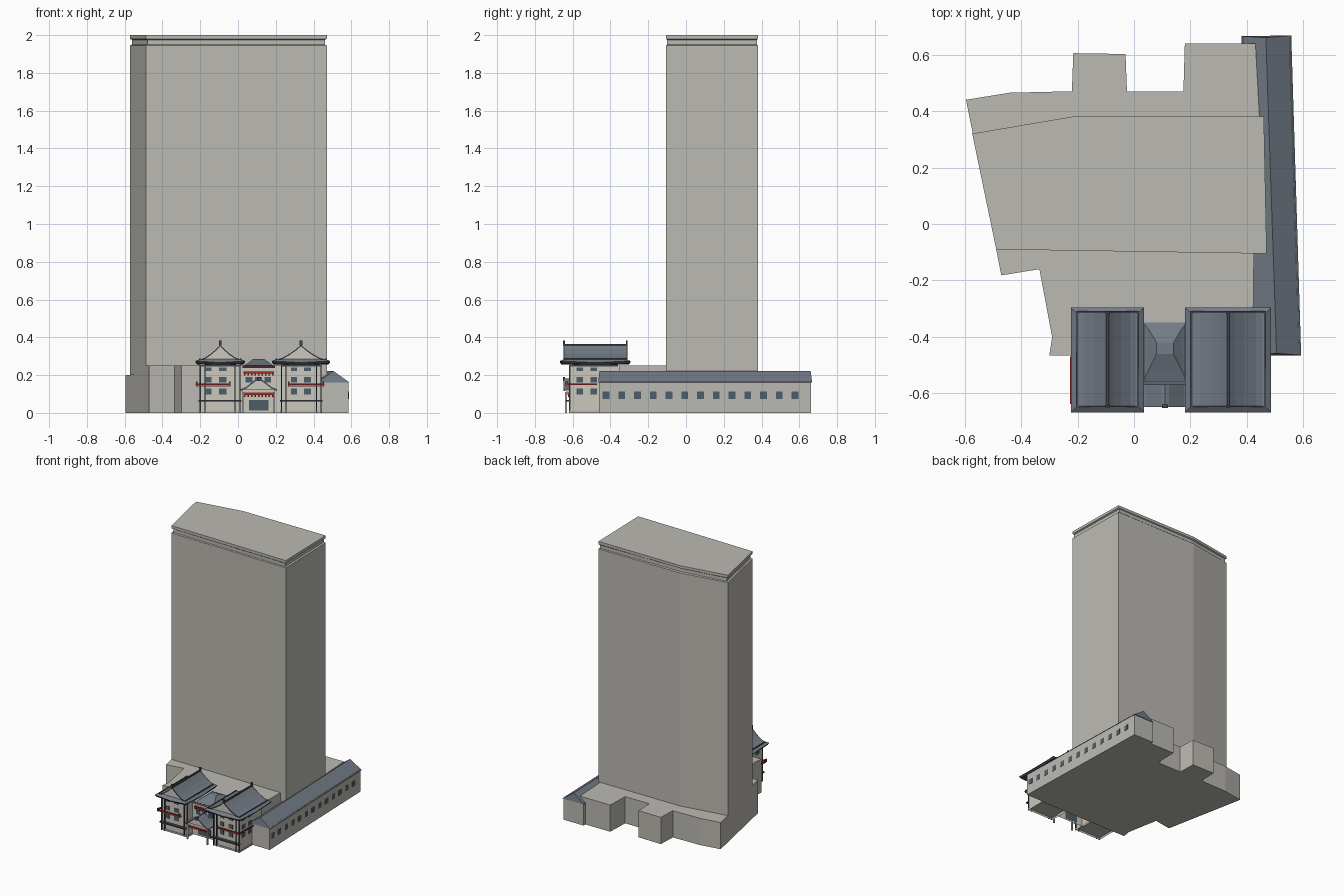
import bpy, bmesh
from mathutils import Vector

if "Cube" in bpy.data.objects:
    bpy.data.objects.remove(bpy.data.objects["Cube"])


def material(name, rgb):
    m = bpy.data.materials.new(name)
    m.use_nodes = True
    m.diffuse_color = (*rgb, 1)
    m.node_tree.nodes["Principled BSDF"].inputs["Base Color"].default_value = (*rgb, 1)
    return m


STONE = material("warm grey stone", (0.50, 0.49, 0.45))
PLASTER = material("pale plaster", (0.60, 0.58, 0.51))
ROOF = material("blue grey tile", (0.17, 0.20, 0.24))
DARK = material("dark timber", (0.055, 0.06, 0.07))
GLASS = material("slate glass", (0.075, 0.11, 0.14))
RED = material("red lacquer", (0.35, 0.025, 0.02))


def finish(name, bm, *mats):
    bmesh.ops.recalc_face_normals(bm, faces=bm.faces)
    me = bpy.data.meshes.new(name)
    bm.to_mesh(me)
    bm.free()
    for m in mats:
        me.materials.append(m)
    ob = bpy.data.objects.new(name, me)
    bpy.context.collection.objects.link(ob)
    return ob


def loft(name, rings, mat, end_mat=None, bottom=True):
    """Skin equal-length rings of points and cap both ends."""
    bm = bmesh.new()
    loops = [[bm.verts.new(p) for p in ring] for ring in rings]
    n = len(loops[0])
    for a, b in zip(loops, loops[1:]):
        for i in range(n):
            j = (i + 1) % n
            bm.faces.new((a[i], a[j], b[j], b[i]))
    caps = [bm.faces.new(loops[-1])]
    if bottom:
        caps.append(bm.faces.new(loops[0]))
    if end_mat:
        for f in caps:
            f.material_index = 1
    return finish(name, bm, mat, end_mat or mat)


def prism(name, plan, z0, z1, mat, bottom=True):
    return loft(name, [[(x, y, z) for x, y in plan] for z in (z0, z1)], mat, bottom=bottom)


def rect(x0, x1, y0, y1):
    return [(x0, y0), (x1, y0), (x1, y1), (x0, y1)]


def box(name, x0, x1, y0, y1, z0, z1, mat, bottom=True):
    return prism(name, rect(x0, x1, y0, y1), z0, z1, mat, bottom)


def gable(name, profile, y0, y1, mat, end_mat):
    return loft(name, [[(x, y, z) for x, z in profile] for y in (y0, y1)], mat, end_mat)


def inset(plan, d):
    """Pull a plan towards its centre by roughly d."""
    c = sum((Vector(p) for p in plan), Vector((0, 0))) / len(plan)
    return [tuple(Vector(p) + (c - Vector(p)).normalized() * d) for p in plan]


# Tower with a groove under its parapet
tower = [(-0.573, 0.32), (-0.22, 0.38), (0.46, 0.38), (0.47, -0.105), (-0.488, -0.09)]
slim = inset(tower, 0.012)
levels = [(tower, 0.2), (tower, 1.945), (slim, 1.95), (slim, 1.975), (tower, 1.98), (tower, 2.0)]
loft("tower", [[(x, y, z) for x, y in plan] for plan, z in levels], STONE)

# Podium: low rear part with stepped bays, taller front part
prism("rear_podium", [(-0.595, 0.44), (-0.44, 0.465), (-0.22, 0.47), (-0.215, 0.605),
                      (-0.03, 0.602), (-0.025, 0.47), (0.175, 0.47), (0.18, 0.64),
                      (0.43, 0.64), (0.47, -0.1), (-0.486, -0.1)], 0, 0.2, STONE)
prism("front_podium", [(-0.488, -0.09), (-0.47, -0.182), (-0.335, -0.16), (-0.29, -0.40),
                       (-0.30, -0.465), (0.42, -0.465), (0.425, -0.09)], 0, 0.25, STONE)

# Long side wing with hipped roof
wing = [(0.42, -0.46), (0.585, -0.46), (0.552, 0.662), (0.385, 0.662)]
prism("wing_walls", wing, 0, 0.165, STONE)
bm = bmesh.new()
e = [bm.verts.new((x, y, 0.16)) for x, y in
     [(0.415, -0.465), (0.592, -0.465), (0.557, 0.668), (0.38, 0.665)]]
r = [bm.verts.new((0.505, -0.458, 0.222)), bm.verts.new((0.467, 0.66, 0.222))]
for f in [(e[0], e[1], r[0]), (e[1], e[2], r[1], r[0]), (e[2], e[3], r[1]),
          (e[3], e[0], r[0], r[1]), (e[3], e[2], e[1], e[0])]:
    bm.faces.new(f)
finish("wing_roof", bm, ROOF)


def wing_x(y):
    return 0.585 - 0.033 * (y + 0.46) / 1.122


for i in range(13):
    y = -0.423 + i * 0.0833
    a, b = y - 0.018, y + 0.018
    prism("wing_window", [(wing_x(a) - 0.002, a), (wing_x(a) + 0.002, a),
                          (wing_x(b) + 0.002, b), (wing_x(b) - 0.002, b)], 0.073, 0.112, GLASS)


def skirt_roof(name, x0, x1, y0, y1, z):
    """Flared eave ring with lifted corners."""
    def ring(d, zc, zm):
        a, b, c, f = x0 + d, x1 - d, y0 + d, y1 - d
        mx, my = (a + b) / 2, (c + f) / 2
        pts = [(a, c, zc), (mx, c, zm), (b, c, zc), (b, my, zm),
               (b, f, zc), (mx, f, zm), (a, f, zc), (a, my, zm)]
        return pts
    loft(name + "_edge", [ring(0.008, z - 0.002, z - 0.008), ring(0, z + 0.012, z + 0.003)], DARK)
    loft(name, [ring(0, z + 0.012, z + 0.003), ring(0.022, z + 0.022, z + 0.022)], ROOF)


def pavilion(side, eave, wall, windows, rail, outer):
    """Three-storey pavilion; outer is -1 or 1 for its free side."""
    x0, x1 = wall
    c, h = sum(eave) / 2, (eave[1] - eave[0]) / 2 - 0.022
    front = -0.612
    box(side + "_pavilion_walls", x0, x1, front, -0.35, 0, 0.262, PLASTER, bottom=False)
    box(side + "_base", x0 - 0.004, x1 + 0.004, front - 0.004, -0.36, 0, 0.012, STONE, bottom=False)
    skirt_roof(side + "_eaves", *eave, -0.667, -0.295, 0.263)
    # Sagging gabled roof with ridge and finials
    half = [(1, 0.282), (0.75, 0.292), (0.45, 0.314), (0.2, 0.337)]
    prof = [(c - h * k, z) for k, z in half] + [(c, 0.36)] + [(c + h * k, z) for k, z in half[::-1]]
    gable(side + "_gable_roof", prof, -0.643, -0.315, ROOF, PLASTER)
    box(side + "_ridge", c - 0.005, c + 0.005, -0.645, -0.313, 0.352, 0.364, DARK)
    for y in (-0.65, -0.318):
        box(side + "_finial", c - 0.007, c + 0.007, y, y + 0.009, 0.358, 0.382, DARK)
    # Bargeboards following the roof curve
    for y in (-0.649, -0.315):
        strip = prof + [(x, z - 0.007) for x, z in prof[::-1]]
        gable(side + "_bargeboard", strip, y, y + 0.006, DARK, DARK)
    for s in (-1, 1):
        box(side + "_roof_trim", c + s * h - 0.004, c + s * h + 0.004, -0.649, -0.309, 0.28, 0.288, DARK)
    # Windows on the front and the free side
    xo = x1 if outer > 0 else x0
    for z0, z1 in ((0.098, 0.13), (0.16, 0.19), (0.222, 0.24)):
        for a, b in windows:
            box(side + "_front_window", a, b, front - 0.003, front + 0.002, z0, z1, GLASS)
        for y in (-0.58, -0.505):
            box(side + "_side_window", xo - 0.003, xo + 0.003, y, y + 0.035, z0, z1, GLASS)
    # Red balcony rail, lower ledge, posts
    box(side + "_front_rail", *rail, front - 0.025, front - 0.015, 0.147, 0.155, RED)
    box(side + "_balcony", *rail, front - 0.02, front, 0.14, 0.146, PLASTER)
    ro = rail[1] if outer > 0 else rail[0]
    box(side + "_side_rail", ro - 0.004, ro + 0.004, front - 0.025, -0.47, 0.147, 0.155, RED)
    for x in (rail[0], rail[1] - 0.008):
        box(side + "_rail_end", x, x + 0.008, front - 0.027, front - 0.012, 0.143, 0.165, RED)
    box(side + "_ledge", x0 - 0.008, x1 + 0.008, front - 0.022, front, 0.06, 0.069, DARK)
    box(side + "_head_beam", x0 - 0.003, x1 + 0.003, front - 0.006, -0.36, 0.246, 0.256, DARK)
    for x in (x0, x0 + 0.025, x1 - 0.025, x1):
        box(side + "_post", x - 0.003, x + 0.003, front - 0.008, front + 0.001, 0, 0.25, DARK)


pavilion("right", (-0.224, 0.036), (-0.2, 0.01), [(-0.175, -0.14), (-0.1, -0.06)], (-0.222, -0.04), -1)
pavilion("left", (0.181, 0.486), (0.23, 0.44), [(0.28, 0.312), (0.35, 0.386)], (0.265, 0.455), 1)

# Central hall between the pavilions
CX = 0.11
box("hall_walls", 0.0, 0.235, -0.55, -0.40, 0, 0.25, PLASTER, bottom=False)
loft("hall_roof", [[(x, y, z) for x, y in rect(CX - w, CX + w, y0, y1)] for w, y0, y1, z in
                   [(0.085, -0.57, -0.34, 0.245), (0.06, -0.52, -0.37, 0.262), (0.03, -0.46, -0.42, 0.285)]], ROOF)
box("hall_frieze", 0.025, 0.195, -0.56, -0.548, 0.238, 0.25, RED)
box("hall_awning", 0.03, 0.19, -0.562, -0.548, 0.208, 0.218, RED)
for i in range(9):
    x = 0.032 + i * 0.0185
    box("awning_tooth", x, x + 0.009, -0.561, -0.549, 0.198, 0.21, RED)
    box("porch_tooth", x, x + 0.009, -0.626, -0.618, 0.083, 0.096, RED)
for x in (0.04, 0.09, 0.14):
    box("hall_window", x, x + 0.036, -0.555, -0.549, 0.16, 0.19, GLASS)

# Entrance porch with a bowed gable
half = [(1, 0.125), (0.7, 0.137), (0.4, 0.16), (0.15, 0.178)]
bow = [(CX - 0.097 * k, z) for k, z in half] + [(CX, 0.183)] + [(CX + 0.097 * k, z) for k, z in half[::-1]]
gable("porch_roof", bow, -0.64, -0.545, ROOF, PLASTER)
gable("porch_bargeboard", bow + [(x, z - 0.009) for x, z in bow[::-1]], -0.648, -0.638, ROOF, ROOF)
box("porch_finial", CX - 0.01, CX + 0.01, -0.652, -0.64, 0.168, 0.19, DARK)
box("porch_beam", 0.025, 0.195, -0.632, -0.548, 0.108, 0.126, PLASTER)
box("porch_lintel", 0.028, 0.192, -0.628, -0.616, 0.094, 0.108, RED)
box("entrance_door", 0.058, 0.162, -0.555, -0.549, 0.012, 0.068, GLASS)
for x in (0.028, 0.192):
    box("porch_post", x - 0.005, x + 0.005, -0.64, -0.63, 0, 0.11, PLASTER)
